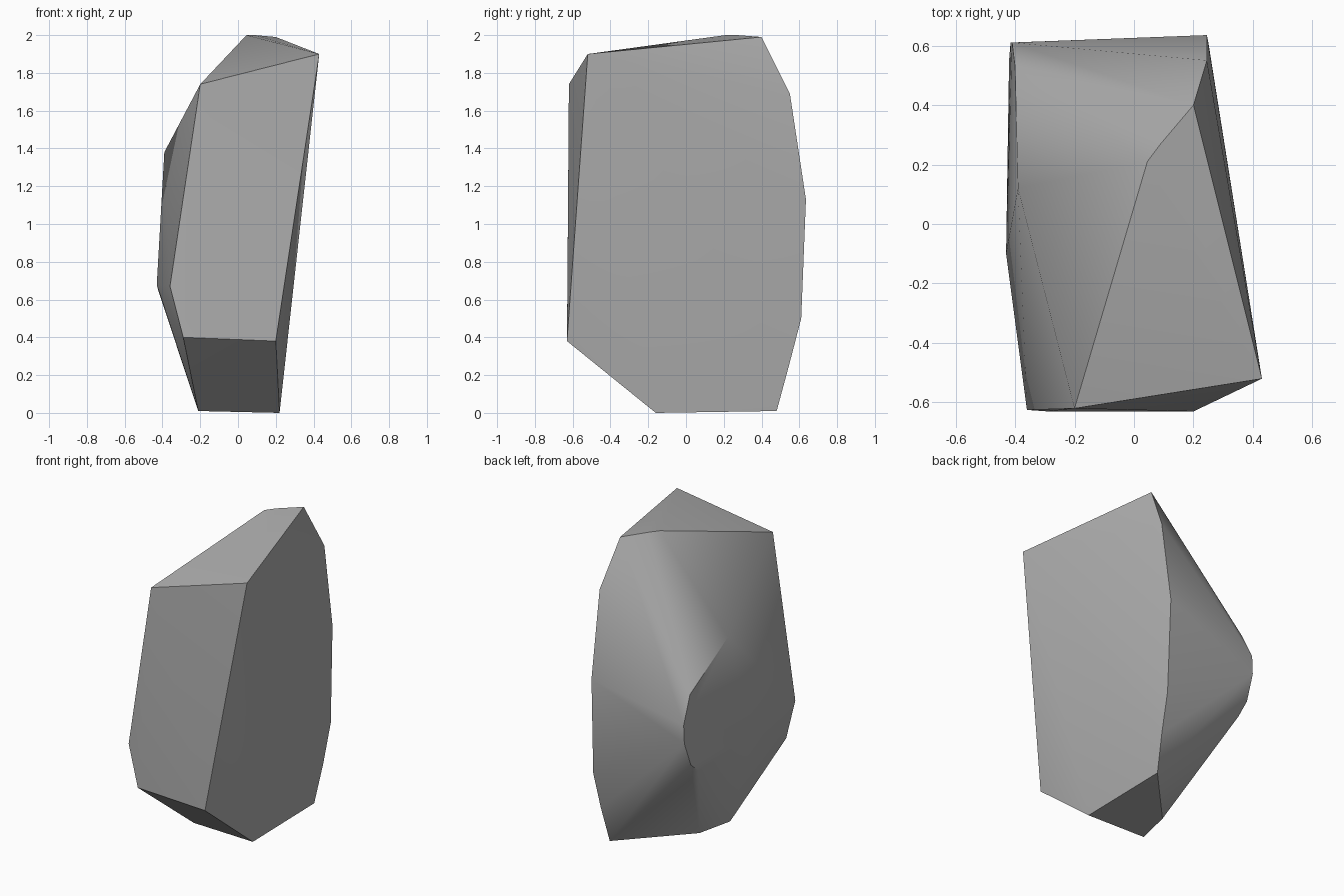
import bpy
import bmesh
import math

# Remove the default object only
default_cube = bpy.data.objects.get("Cube")
if default_cube:
    bpy.data.objects.remove(default_cube, do_unlink=True)


def make_material(name, color):
    material = bpy.data.materials.new(name)
    material.use_nodes = True
    material.diffuse_color = color
    shader = next(n for n in material.node_tree.nodes if n.type == "BSDF_PRINCIPLED")
    shader.inputs["Base Color"].default_value = color
    return material


def make_hull(name, corners, material):
    """Wrap a set of corner points in a convex, faceted stone."""
    mesh = bpy.data.meshes.new(name)
    bm = bmesh.new()
    for corner in corners:
        bm.verts.new(corner)
    result = bmesh.ops.convex_hull(bm, input=bm.verts[:])
    loose = {v for v in result["geom_interior"] if isinstance(v, bmesh.types.BMVert)}
    loose.update(v for v in bm.verts if not v.link_faces)
    bmesh.ops.delete(bm, geom=list(loose), context="VERTS")
    bmesh.ops.recalc_face_normals(bm, faces=bm.faces[:])
    bm.to_mesh(mesh)
    bm.free()
    mesh.materials.append(material)
    stone = bpy.data.objects.new(name, mesh)
    bpy.context.scene.collection.objects.link(stone)
    return stone


# Front facet
front = [(-.2, -.62, 1.74), (.43, -.52, 1.9), (.2, -.63, .38),
         (-.29, -.63, .4), (-.36, -.625, .67)]
# Ridge along the top
ridge = [(.045, .21, 2), (.09, .27, 2), (.2, .4, 1.99)]
# Back rim of the broad left side
back_rim = [(.245, .55, 1.69), (.245, .635, 1.13), (.25, .61, .5),
            (.24, .545, .25), (.22, .48, .01)]
# Rim and bulge of the right side
right_rim = [(-.39, .12, 1.38), (-.4, .53, 1.16), (-.41, .61, .99),
             (-.415, .61, .87), (-.42, .55, .71), (-.42, .47, .64),
             (-.43, -.1, .68)]
# Flat underside
base = [(-.21, -.16, .01), (.22, -.16, 0), (-.155, .08, .01)]

grey_stone = make_material("grey stone", (.42, .42, .42, 1))
rock = make_hull("rock", front + ridge + back_rim + right_rim + base, grey_stone)

# Smooth the worn sides, keep the broken edges sharp
bpy.ops.object.select_all(action="DESELECT")
rock.select_set(True)
bpy.context.view_layer.objects.active = rock
bpy.ops.object.shade_smooth_by_angle(angle=math.radians(32))
